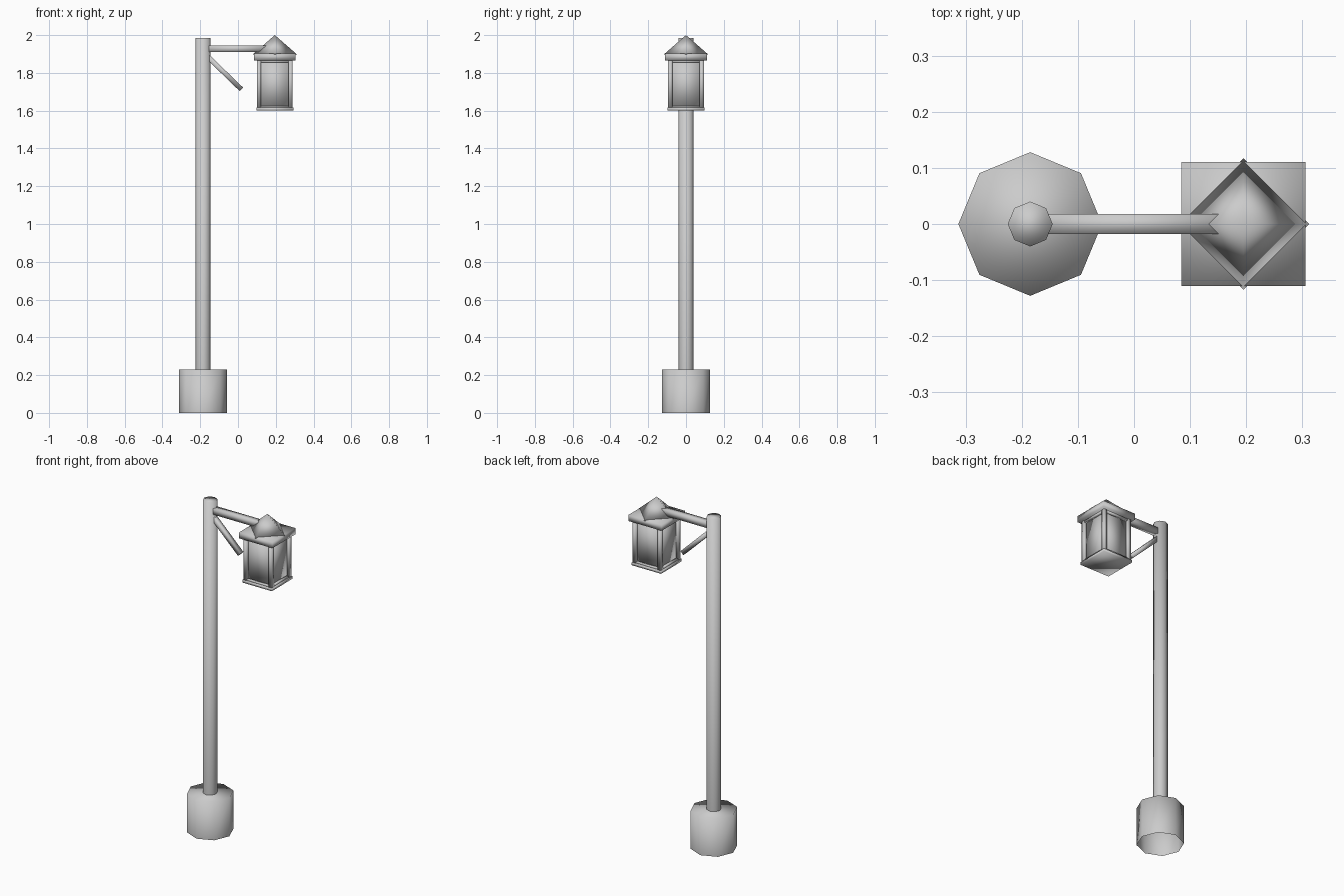
import bpy, bmesh, math
from mathutils import Vector

if "Cube" in bpy.data.objects:
    bpy.data.objects.remove(bpy.data.objects["Cube"])

PX, LX = -0.185, 0.195  # post axis and lantern axis


def finish(name, bm):
    bmesh.ops.recalc_face_normals(bm, faces=bm.faces)
    me = bpy.data.meshes.new(name)
    bm.to_mesh(me)
    bm.free()
    me.polygons.foreach_set("use_smooth", [True] * len(me.polygons))
    ob = bpy.data.objects.new(name, me)
    bpy.context.collection.objects.link(ob)
    return ob


def box(name, center, size, pitch=0.0):
    bm = bmesh.new()
    bmesh.ops.create_cube(bm, size=1)
    for v in bm.verts:
        v.co = Vector(a * b for a, b in zip(v.co, size))
    ob = finish(name, bm)
    ob.location = center
    ob.rotation_euler = (0, pitch, 0)
    return ob


def tapered(name, x, r1, r2, z0, z1, sides, open_bottom=False):
    bm = bmesh.new()
    # ring starts on an axis, so corners point along x and y
    rings = []
    for r, z in ((r1, z0), (r2, z1)):
        n = sides if r > 0 else 1
        rings.append([bm.verts.new((r * math.cos(2 * math.pi * i / sides),
                                    r * math.sin(2 * math.pi * i / sides), z))
                      for i in range(n)])
    lo, hi = rings
    for i in range(sides):
        j = (i + 1) % sides
        if len(hi) == 1:
            bm.faces.new((lo[i], lo[j], hi[0]))
        else:
            bm.faces.new((lo[i], lo[j], hi[j], hi[i]))
    if len(hi) > 1:
        bm.faces.new(hi)
    if not open_bottom:
        bm.faces.new(lo[::-1])
    ob = finish(name, bm)
    ob.location.x = x
    return ob


# Base and post
tapered("base", PX, 0.128, 0.128, 0.0, 0.23, 8, open_bottom=True)
tapered("post", PX, 0.04, 0.04, 0.23, 1.985, 8, open_bottom=True)

# Square arm and diagonal brace
box("arm", (0.0, 0, 1.928), (0.36, 0.036, 0.036))
a, b = Vector((-0.165, 0, 1.89)), Vector((0.018, 0, 1.713))
d = b - a
box("brace", (a + b) / 2, (d.length, 0.026, 0.026), math.atan2(-d.z, d.x))

# Lantern roof: square slab with a pyramid turned 45 degrees
tapered("roof_pyramid", LX, 0.117, 0.0, 1.898, 2.0, 4)
box("roof_slab", (LX, 0, 1.884), (0.221, 0.221, 0.036))

# Lantern body
box("lantern_floor", (LX, 0, 1.608), (0.196, 0.196, 0.016))
box("lantern_glass", (LX, 0, 1.738), (0.156, 0.156, 0.26))
for sx in (-1, 1):
    for sy in (-1, 1):
        box("corner_post", (LX + sx * 0.083, sy * 0.083, 1.74), (0.022, 0.022, 0.26))
for s in (-1, 1):
    for z in (1.619, 1.861):
        box("rail_x", (LX, s * 0.084, z), (0.15, 0.014, 0.012))
        box("rail_y", (LX + s * 0.084, 0, z), (0.014, 0.15, 0.012))
